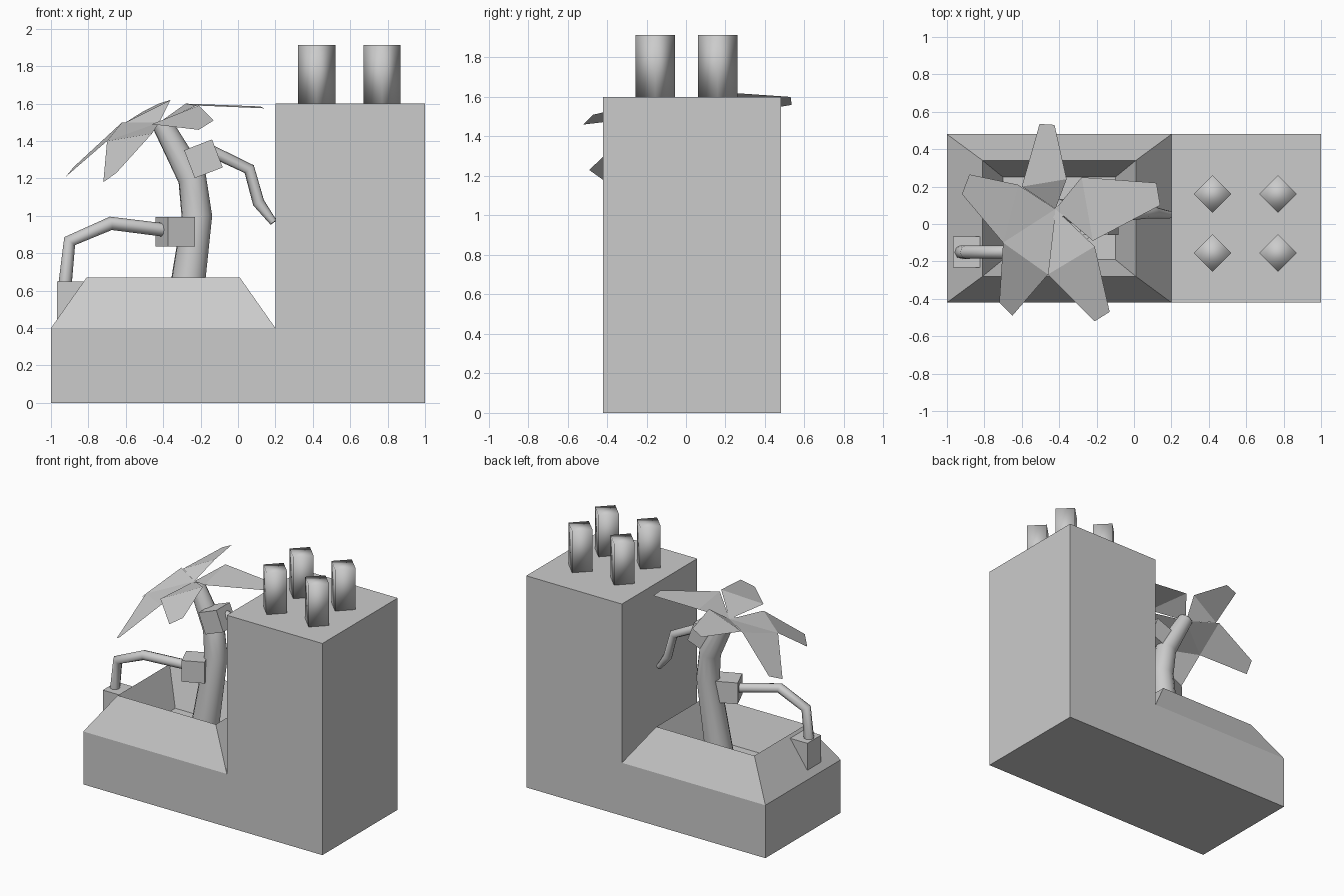
import bpy, bmesh, math
from mathutils import Vector, Matrix

default_cube = bpy.data.objects.get("Cube")
if default_cube:
    bpy.data.objects.remove(default_cube, do_unlink=True)

# One plain grey for everything
grey = bpy.data.materials.new("light_grey")
grey.use_nodes = True
colour = (0.6, 0.6, 0.6, 1)
grey.diffuse_color = colour
grey.node_tree.nodes["Principled BSDF"].inputs["Base Color"].default_value = colour


def add_object(name, data):
    obj = bpy.data.objects.new(name, data)
    bpy.context.scene.collection.objects.link(obj)
    data.materials.append(grey)
    return obj


def mesh_object(name, bm, smooth=False):
    mesh = bpy.data.meshes.new(name)
    bmesh.ops.recalc_face_normals(bm, faces=bm.faces)
    for face in bm.faces:
        face.smooth = smooth
    bm.to_mesh(mesh)
    bm.free()
    return add_object(name, mesh)


def box(name, centre, size, angle=0, axis="Z"):
    bm = bmesh.new()
    matrix = (Matrix.Translation(centre) @ Matrix.Rotation(math.radians(angle), 4, axis)
              @ Matrix.Diagonal((*size, 1)))
    bmesh.ops.create_cube(bm, size=1, matrix=matrix)
    return mesh_object(name, bm)


def tube(name, points, radii, resolution):
    """Round tube with straight segments, turned into a mesh."""
    curve = bpy.data.curves.new(name + "_path", "CURVE")
    curve.dimensions = "3D"
    curve.bevel_depth = 1
    curve.bevel_resolution = resolution
    curve.use_fill_caps = True
    spline = curve.splines.new("POLY")
    spline.points.add(len(points) - 1)
    for target, point, radius in zip(spline.points, points, radii):
        target.co = (*point, 1)
        target.radius = radius
    path = bpy.data.objects.new(name + "_path", curve)
    bpy.context.scene.collection.objects.link(path)
    bpy.context.view_layer.update()
    evaluated = path.evaluated_get(bpy.context.evaluated_depsgraph_get())
    mesh = bpy.data.meshes.new_from_object(evaluated)
    mesh.name = name
    mesh.materials.clear()
    bpy.data.objects.remove(path, do_unlink=True)
    mesh.polygons.foreach_set("use_smooth", [len(p.vertices) == 4 for p in mesh.polygons])
    return add_object(name, mesh)


# Body: stepped profile extruded front to back, with a hollow planter on the low step
front, back, step = -0.42, 0.48, 0.4
bm = bmesh.new()
profile = [(-1, 0), (1, 0), (1, 1.6), (0.2, 1.6), (0.2, step), (-1, step)]
face = bm.faces.new([bm.verts.new((x, front, z)) for x, z in profile])
extruded = bmesh.ops.extrude_face_region(bm, geom=[face], use_keep_orig=True)
bmesh.ops.translate(bm, vec=(0, back - front, 0),
                    verts=[v for v in extruded["geom"] if isinstance(v, bmesh.types.BMVert)])
bm.faces.ensure_lookup_table()
top = next(f for f in bm.faces if all(abs(v.co.z - step) < 0.001 for v in f.verts))
# Sloped outer wall up to the rim, then sloped inner wall down to the floor
rings = [(-0.81, 0.01, -0.28, 0.34, 0.67), (-0.7, -0.1, -0.19, 0.25, step)]
for left, right, near, far, height in rings:
    middle = top.calc_center_median()
    result = bmesh.ops.extrude_face_region(bm, geom=[top])["geom"]
    bmesh.ops.delete(bm, geom=[top], context="FACES_ONLY")
    top = next(f for f in result if isinstance(f, bmesh.types.BMFace))
    for v in top.verts:
        v.co = (left if v.co.x < middle.x else right,
                near if v.co.y < middle.y else far, height)
mesh_object("planter_and_tower", bm)

# Four smooth-shaded, four-sided pegs on the tower
for x in (0.42, 0.77):
    for y in (-0.155, 0.16):
        bm = bmesh.new()
        bmesh.ops.create_cone(bm, cap_ends=True, segments=4, radius1=0.1, radius2=0.1,
                              depth=0.315, matrix=Matrix.Translation((x, y, 1.757)))
        # Diamond orientation: one corner facing each axis
        first = bm.verts[:][0].co - Vector((x, y, 0))
        turn = -math.atan2(first.y, first.x)
        bmesh.ops.rotate(bm, verts=bm.verts, cent=(x, y, 0),
                         matrix=Matrix.Rotation(turn, 3, "Z"))
        mesh_object("tower_peg", bm, smooth=True)

# Palm trunk
tube("palm_trunk",
     [(-0.3, 0.02, step), (-0.22, 0.05, 1), (-0.245, 0.06, 1.2), (-0.41, 0.08, 1.5)],
     (0.1, 0.083, 0.077, 0.055), 4)

# Arm blocks, foot block and arms
cube_size = (0.16, 0.16, 0.16)
box("lower_arm_block", (-0.335, -0.03, 0.915), cube_size, 24)
box("upper_arm_block", (-0.185, 0.02, 1.305), cube_size, -21, "Y")
box("arm_foot_block", (-0.895, -0.15, 0.54), (0.145, 0.165, 0.22))
tube("lower_arm",
     [(-0.36, -0.04, 0.92), (-0.68, -0.15, 0.96), (-0.9, -0.15, 0.865), (-0.925, -0.15, 0.63)],
     (0.036, 0.036, 0.036, 0.036), 2)
tube("upper_arm",
     [(-0.15, 0.04, 1.35), (0.06, 0.06, 1.25), (0.11, 0.06, 1.07), (0.19, 0.05, 0.965)],
     (0.032, 0.032, 0.032, 0.02), 2)

# Palm leaves: flat blades sharing a crown point, each with two shoulders and a blunt tip
crown = (-0.42, 0.08, 1.5)
leaves = {
    "back_leaf": [(-0.6, 0.2, 1.5), (-0.505, 0.535, 1.56), (-0.425, 0.53, 1.6), (-0.36, 0.24, 1.62)],
    "right_leaf": [(-0.28, 0.25, 1.6), (0.12, 0.22, 1.585), (0.14, 0.1, 1.575), (-0.22, -0.09, 1.59)],
    "front_right_leaf": [(-0.21, -0.12, 1.59), (-0.13, -0.47, 1.51), (-0.21, -0.52, 1.46), (-0.46, -0.27, 1.49)],
    "front_left_leaf": [(-0.46, -0.27, 1.44), (-0.65, -0.49, 1.23), (-0.72, -0.42, 1.18), (-0.7, -0.1, 1.4)],
    "left_leaf": [(-0.7, -0.1, 1.4), (-0.92, 0.16, 1.21), (-0.88, 0.265, 1.26), (-0.62, 0.21, 1.5)],
}
for name, outline in leaves.items():
    bm = bmesh.new()
    hub, a, b, c, d = [bm.verts.new(p) for p in [crown] + outline]
    # Crease along the shoulders
    bm.faces.new((hub, a, d))
    bm.faces.new((a, b, c, d))
    leaf = mesh_object(name, bm)
    # Keep the upper side facing up
    if sum(p.normal.z for p in leaf.data.polygons) < 0:
        leaf.data.flip_normals()
